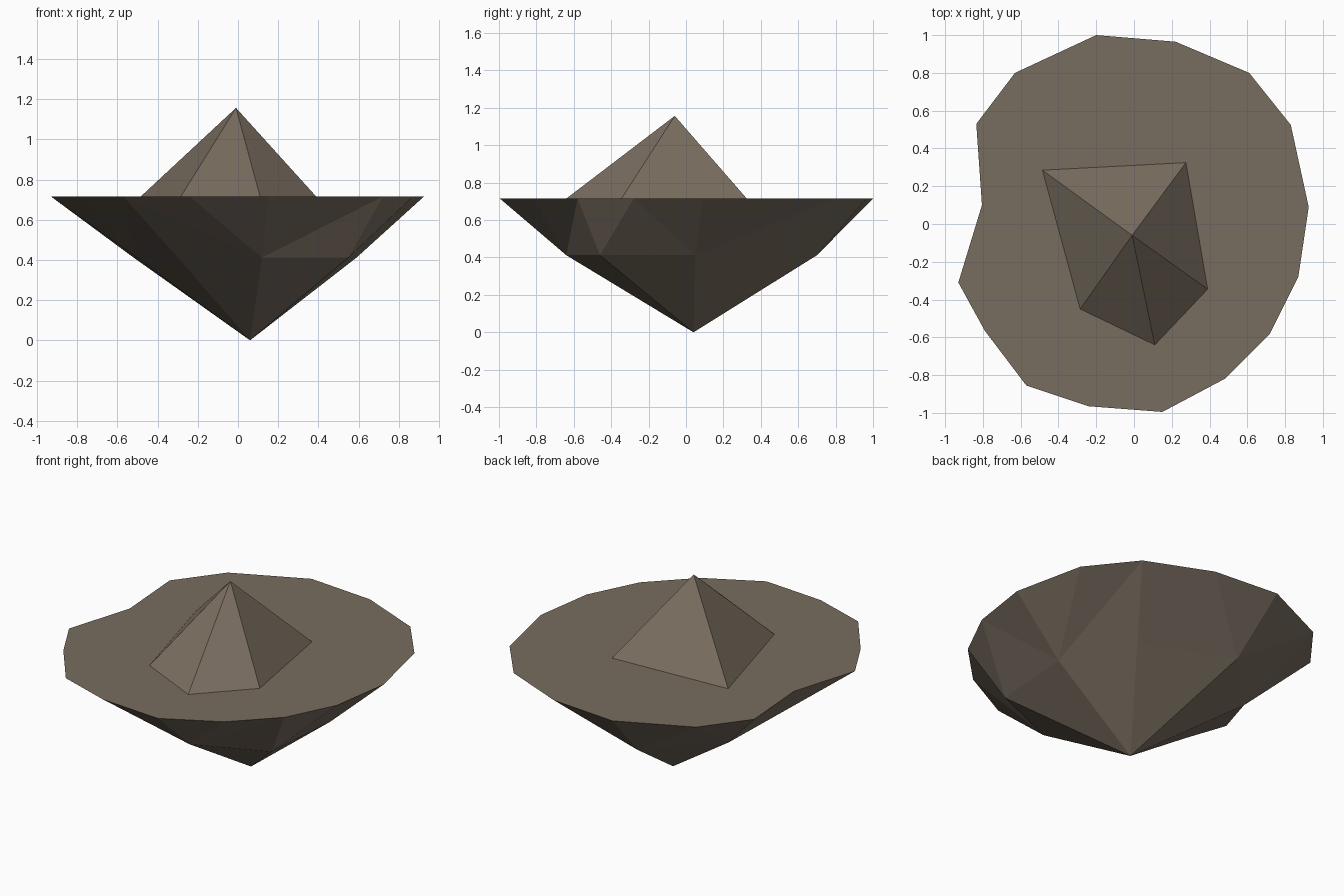
import bpy, bmesh

if "Cube" in bpy.data.objects:
    bpy.data.objects.remove(bpy.data.objects["Cube"])

stone = bpy.data.materials.new("brown stone")
stone.diffuse_color = (0.19, 0.153, 0.115, 1.0)
stone.use_nodes = True
stone.node_tree.nodes["Principled BSDF"].inputs["Base Color"].default_value = stone.diffuse_color


def finish(name, bm):
    bmesh.ops.recalc_face_normals(bm, faces=bm.faces)
    mesh = bpy.data.meshes.new(name)
    bm.to_mesh(mesh)
    bm.free()
    mesh.materials.append(stone)
    obj = bpy.data.objects.new(name, mesh)
    bpy.context.collection.objects.link(obj)
    return obj


def ring(bm, points, z):
    return [bm.verts.new((x, y, z)) for x, y in points]


# Floating rock base: flat irregular top, a facetted belt and a point below
rim_outline = [(-.20, 1.0), (.22, .965), (.61, .80), (.83, .525),
               (.925, .09), (.87, -.28), (.72, -.58), (.48, -.82),
               (.15, -.995), (-.24, -.965), (-.57, -.855), (-.79, -.565),
               (-.93, -.31), (-.805, .10), (-.835, .53), (-.63, .80)]
belt_outline = [(-.16, .70), (.375, .475), (.59, .05), (.55, -.46),
                (.12, -.64), (-.30, -.47), (-.505, -.16), (-.52, .33)]
# last belt corner that each rim corner reaches
reach = [0, 0, 2, 2, 2, 3, 4, 4, 4, 4, 6, 6, 7, 7, 7, 8]

bm = bmesh.new()
rim = ring(bm, rim_outline, .715)
belt = ring(bm, belt_outline, .412)
tip = bm.verts.new((.06, .04, 0))
bm.faces.new(rim)
start = 0
for i, end in enumerate(reach):
    for k in range(start, end):
        bm.faces.new((rim[i], belt[k], belt[(k + 1) % 8]))
    bm.faces.new((rim[i], rim[(i + 1) % 16], belt[end % 8]))
    start = end
for k in range(8):
    bm.faces.new((belt[k], belt[(k + 1) % 8], tip))
finish("rock_base", bm)

# Five-sided peak standing on the flat top
bm = bmesh.new()
foot = ring(bm, [(-.485, .285), (.275, .325), (.39, -.345),
                 (.11, -.64), (-.285, -.45)], .715)
apex = bm.verts.new((-.01, -.06, 1.157))
for k in range(5):
    bm.faces.new((foot[(k + 1) % 5], foot[k], apex))
finish("rock_peak", bm)
